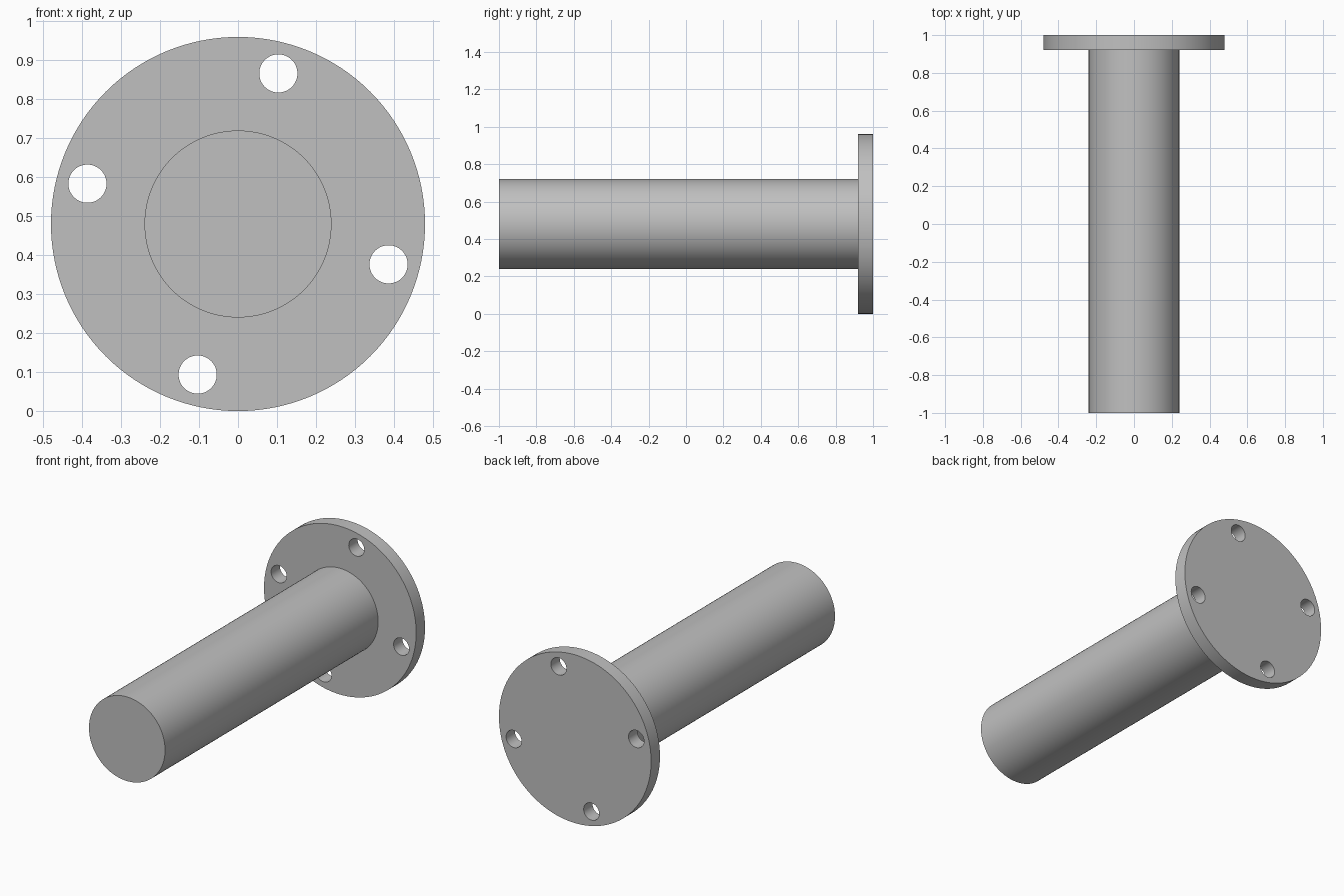
import bpy
import math

cube = bpy.data.objects.get("Cube")
if cube:
    bpy.data.objects.remove(cube, do_unlink=True)

AXIS_Z = 0.48
HOLE_CIRCLE = 0.40

grey = bpy.data.materials.new("plain grey")
grey.use_nodes = True
color = (0.53, 0.53, 0.53, 1)
grey.diffuse_color = color
grey.node_tree.nodes["Principled BSDF"].inputs["Base Color"].default_value = color


def rod(name, radius, y0, y1, x=0, z=AXIS_Z, sides=128):
    """Capped cylinder lying along y."""
    bpy.ops.mesh.primitive_cylinder_add(
        vertices=sides, radius=radius, depth=y1 - y0,
        location=(x, (y0 + y1) / 2, z), rotation=(math.pi / 2, 0, 0))
    obj = bpy.context.object
    obj.name = name
    obj.data.materials.append(grey)
    return obj


def combine(target, other, operation):
    """Apply a boolean and discard the helper."""
    mod = target.modifiers.new(operation.lower(), "BOOLEAN")
    mod.operation = operation
    mod.solver = "EXACT"
    mod.object = other
    bpy.context.view_layer.objects.active = target
    bpy.ops.object.modifier_apply(modifier=mod.name)
    bpy.data.objects.remove(other, do_unlink=True)


# Round flange at the back, fused with the solid shaft
body = rod("flanged_shaft", 0.48, 0.92, 1.0)
combine(body, rod("shaft", 0.24, -1.0, 0.96), "UNION")

# Four bolt holes, turned slightly off the vertical
for i in range(4):
    angle = math.radians(75 + 90 * i)
    hole = rod("bolt_hole_cutter", 0.049, 0.85, 1.05,
               HOLE_CIRCLE * math.cos(angle),
               AXIS_Z + HOLE_CIRCLE * math.sin(angle), 48)
    combine(body, hole, "DIFFERENCE")

# Smooth round walls, crisp rims
bpy.ops.object.select_all(action="DESELECT")
body.select_set(True)
bpy.context.view_layer.objects.active = body
bpy.ops.object.shade_smooth_by_angle(angle=math.radians(30))
